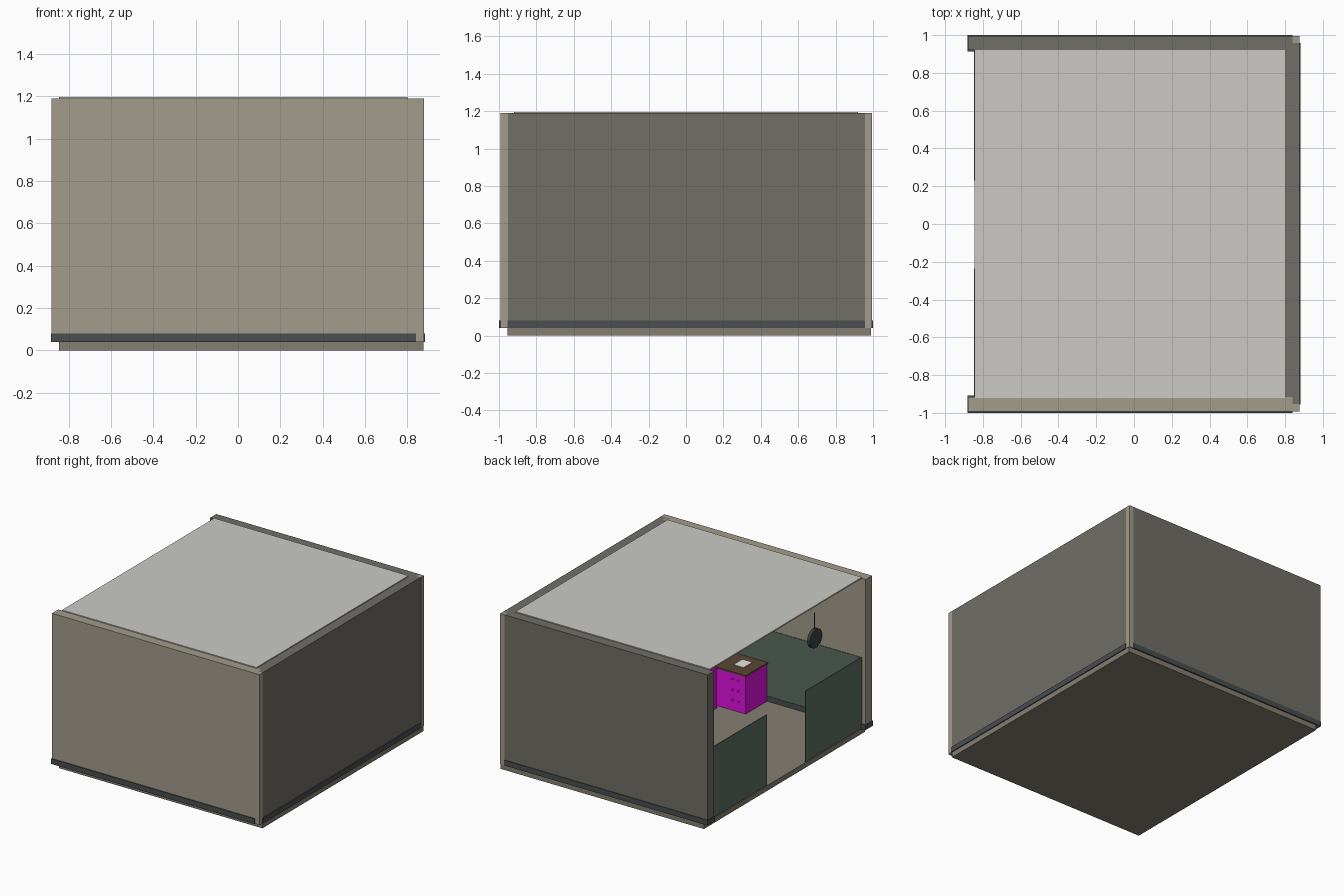
import bpy, math

if "Cube" in bpy.data.objects:
    bpy.data.objects.remove(bpy.data.objects["Cube"])

def mat(name, hexcol):
    m = bpy.data.materials.new(name)
    rgb = [((hexcol >> s) & 255) / 255 for s in (16, 8, 0)]
    m.diffuse_color = [c / 12.92 if c < 0.04 else ((c + 0.055) / 1.055) ** 2.4 for c in rgb] + [1]
    m.use_nodes = True
    m.node_tree.nodes["Principled BSDF"].inputs["Base Color"].default_value = m.diffuse_color
    return m

BEIGE = mat("beige_plaster", 0xA39C8B)
GREY = mat("grey_plaster", 0x716E67)
SLATE = mat("slate_trim", 0x4A4E50)
GREEN = mat("green_panel", 0x5C6F62)
FLOOR = mat("floor_tan", 0x857F71)
CEIL = mat("ceiling_grey", 0xCBCAC6)
PINK = mat("magenta", 0xE010E0)
BROWN = mat("brown_wood", 0x5A4636)
DARK = mat("dark_metal", 0x3A4243)
PAPER = mat("paper", 0xE8E6E0)

def box(name, x, y, z, m):
    """Box from (min, max) ranges on each axis."""
    bpy.ops.mesh.primitive_cube_add(size=1, location=[sum(r) / 2 for r in (x, y, z)])
    o = bpy.context.object
    o.name = name
    o.scale = [r[1] - r[0] for r in (x, y, z)]
    bpy.ops.object.transform_apply(location=False, rotation=False, scale=True)
    o.data.materials.append(m)
    return o

def rod(name, loc, r, depth, m, rot=(0, 0, 0), sides=24):
    bpy.ops.mesh.primitive_cylinder_add(vertices=sides, radius=r, depth=depth, location=loc, rotation=rot)
    o = bpy.context.object
    o.name = name
    o.data.materials.append(m)
    bpy.ops.object.shade_smooth_by_angle()
    return o

# shell: floor, three walls, ceiling; the left side is open
box("floor", (-0.845, 0.875), (-0.955, 0.99), (0, 0.04), FLOOR)
WZ = (0.04, 1.19)
box("front_wall", (-0.88, 0.84), (-0.993, -0.915), WZ, BEIGE)
box("back_wall", (-0.88, 0.84), (0.92, 0.995), WZ, GREY)
box("right_wall", (0.80, 0.876), (-0.953, 0.957), WZ, GREY)
box("front_corner_post", (0.838, 0.877), (-0.993, -0.953), WZ, BEIGE)
box("back_corner_post", (0.838, 0.877), (0.957, 0.995), WZ, BEIGE)
box("ceiling", (-0.845, 0.80), (-0.92, 0.92), (1.187, 1.197), CEIL)

# skirting boards, a little thicker than the walls
BZ = (0.04, 0.08)
box("front_skirting", (-0.882, 0.84), (-1.0, -0.908), BZ, SLATE)
box("back_skirting", (-0.882, 0.84), (0.912, 1.0), BZ, SLATE)
box("right_skirting", (0.793, 0.882), (-0.955, 0.958), BZ, SLATE)

# green lower wall panels, with a doorway gap on the open side
PZ = (0.08, 0.586)
box("front_panel", (-0.845, 0.80), (-0.917, -0.911), PZ, GREEN)
box("back_panel", (-0.845, 0.80), (0.915, 0.922), PZ, GREEN)
box("right_panel", (0.796, 0.802), (-0.915, 0.92), PZ, GREEN)
for name, y in (("near_door_panel", (0.23, 0.92)), ("far_door_panel", (-0.918, -0.236))):
    box(name, (-0.847, -0.84), y, (0.045, 0.586), GREEN)

# drawer cabinet with wooden top, paper and knobs
box("cabinet", (-0.05, 0.20), (-0.91, -0.65), (0.04, 0.325), PINK)
box("cabinet_top", (-0.055, 0.22), (-0.91, -0.645), (0.325, 0.337), BROWN)
box("paper_sheet", (0.03, 0.11), (-0.84, -0.74), (0.337, 0.341), PAPER)
for i in range(3):
    for x in (0.01, 0.06):
        rod("drawer_knob", (x, -0.647, 0.12 + i * 0.08), 0.006, 0.012, PINK, (math.pi / 2, 0, 0), 10)

# second cabinet further in
box("second_cabinet", (0.17, 0.40), (-0.62, -0.42), (0.04, 0.37), PINK)

# round hanging disc with its cord
rod("hanging_disc", (-0.50, -0.84, 0.67), 0.072, 0.025, DARK, (0, math.pi / 2, 0))
rod("disc_cord", (-0.50, -0.84, 0.80), 0.004, 0.13, DARK, sides=8)
